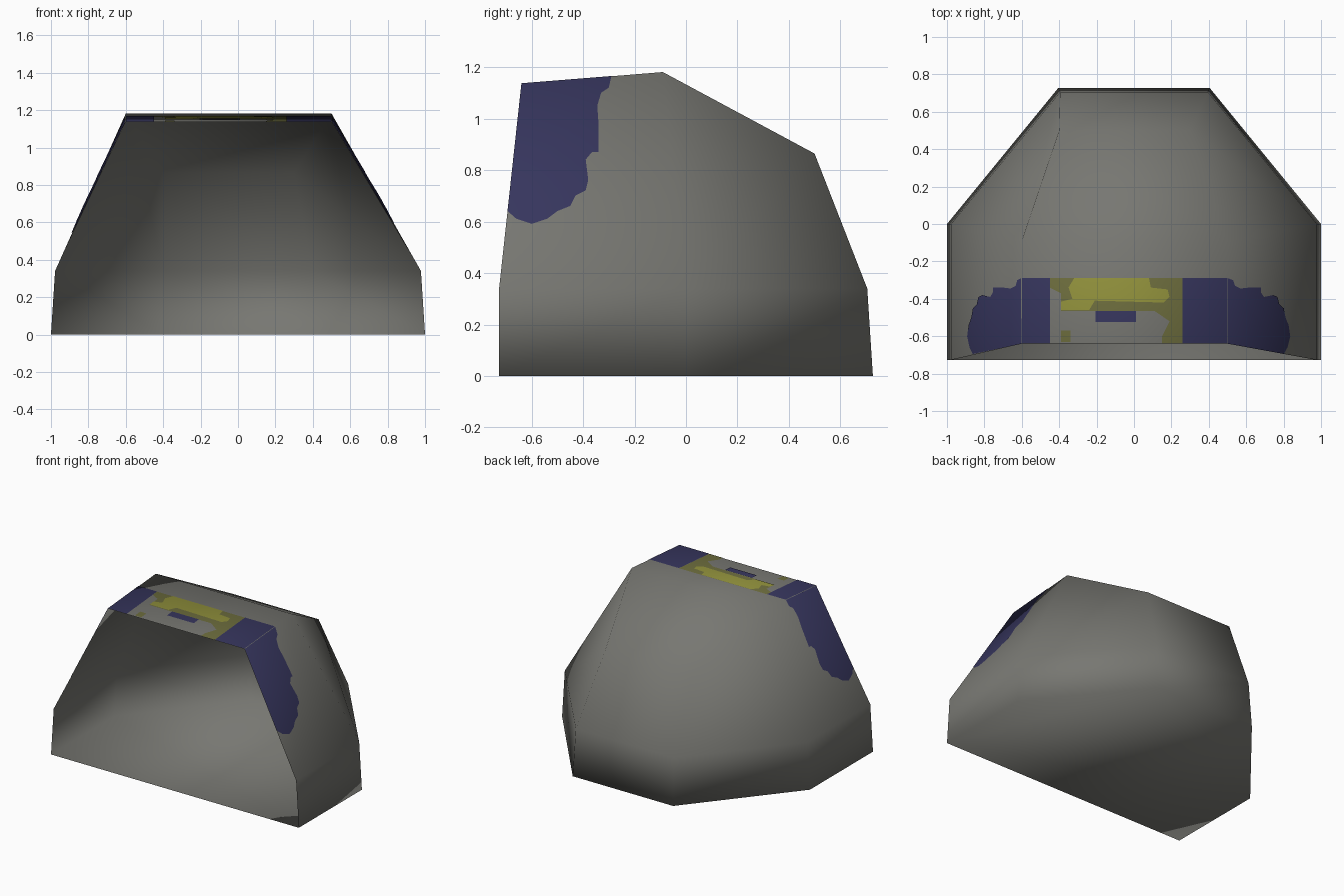
import bpy
from mathutils import Vector

if "Cube" in bpy.data.objects:
    bpy.data.objects.remove(bpy.data.objects["Cube"])


def material(name, rgb):
    m = bpy.data.materials.new(name)
    m.diffuse_color = (*rgb, 1)
    m.use_nodes = True
    m.node_tree.nodes["Principled BSDF"].inputs["Base Color"].default_value = m.diffuse_color
    return m


GREY = material("stone_grey", (0.185, 0.185, 0.168))
NAVY = material("navy_blue", (0.038, 0.037, 0.113))
YELLOW = material("mustard_yellow", (0.285, 0.285, 0.045))
OLIVE = material("olive", (0.155, 0.155, 0.048))


def make(name, verts, faces, mat):
    me = bpy.data.meshes.new(name)
    me.from_pydata([tuple(v) for v in verts], [], faces)
    me.materials.append(mat)
    me.update()
    ob = bpy.data.objects.new(name, me)
    bpy.context.collection.objects.link(ob)
    for p in me.polygons:
        p.use_smooth = True
    return ob


# Main shell: three hexagonal rings, the top one tilted and folded
def ring(cx, stations):
    right = [(cx + x, y, z) for x, y, z in stations]
    left = [(cx - x, y, z) for x, y, z in reversed(stations)]
    return right + left


rings = [
    ring(0, [(1, -0.727, 0), (1, 0, 0), (0.405, 0.727, 0)]),
    ring(0, [(0.978, -0.727, 0.34), (0.978, 0, 0.34), (0.395, 0.705, 0.34)]),
    ring(-0.05, [(0.55, -0.64, 1.137), (0.55, -0.09, 1.182), (0.35, 0.5, 0.865)]),
]
verts = [v for r in rings for v in r]
faces = [(5, 4, 3, 2, 1, 0), (12, 13, 16, 17), (13, 14, 15), (13, 15, 16)]
for level in (0, 6):
    for i in range(5):  # the front side stays open, showing the inside
        a, b, c, d = level + i, level + i + 1, level + i + 7, level + i + 6
        if level == 6 and i == 4:
            faces += [(a, b, d), (b, c, d)]
        elif level == 6 and i == 0:
            faces += [(a, b, c), (a, c, d)]
        else:
            faces.append((a, b, c, d))
shell = make("shell", verts, faces, GREY)


# Painted plates borrow the smooth shading of the shell
def plate(name, pts, mat):
    ob = make(name, pts, [tuple(range(len(pts)))], mat)
    mod = ob.modifiers.new("shading", 'DATA_TRANSFER')
    mod.object = shell
    mod.use_loop_data = True
    mod.data_types_loops = {'CUSTOM_NORMAL'}
    mod.loop_mapping = 'POLYINTERP_NEAREST'
    return ob


# Ragged blue side patches, given as (y, z) and laid on the sloping sides
outline = [(-0.64, 1.137), (-0.695, 0.64), (-0.66, 0.61), (-0.60, 0.59),
           (-0.54, 0.61), (-0.50, 0.64), (-0.45, 0.66), (-0.43, 0.70),
           (-0.39, 0.72), (-0.38, 0.76), (-0.39, 0.84), (-0.365, 0.87),
           (-0.34, 0.87), (-0.34, 0.98), (-0.345, 1.05), (-0.33, 1.10),
           (-0.30, 1.12), (-0.29, 1.165)]
for side, corners, stretch in (("right", (6, 13, 12), 1), ("left", (11, 16, 17), 1.1)):
    p, q, r = (Vector(verts[k]) for k in corners)
    n = (q - p).cross(r - p).normalized()
    if n.x * p.x < 0:
        n = -n
    pts = []
    for y, z in outline:
        z = min(z, 1.137 - (1.137 - z) * stretch) if z < 1.1 else z
        y = max(y, -0.64 - 0.109 * (1.137 - z))
        x = p.x - (n.y * (y - p.y) + n.z * (z - p.z)) / n.x
        pts.append(Vector((x, y, z)) + n * 0.003)
    if side == "left":
        pts.reverse()
    plate(side + "_side_patch", pts, NAVY)


# Top patches, given as (x, y) and laid on the gently tilted top
def top_plate(name, pts, mat, lift):
    area = sum(a[0] * b[1] - b[0] * a[1] for a, b in zip(pts, pts[1:] + pts[:1]))
    if area < 0:
        pts = pts[::-1]
    plate(name, [(x, y, 1.137 + (y + 0.64) * 0.0818 + lift) for x, y in pts], mat)


def box(x0, x1, y0, y1):
    return [(x0, y0), (x1, y0), (x1, y1), (x0, y1)]


top_plate("top_patch_right", box(0.26, 0.5, -0.64, -0.29), NAVY, 0.003)
top_plate("top_patch_left", box(-0.6, -0.45, -0.64, -0.29), NAVY, 0.003)
top_plate("olive_band", [(-0.45, -0.29), (0.26, -0.29), (0.26, -0.64), (0.15, -0.64),
                         (0.15, -0.60), (0.19, -0.52), (0.11, -0.465), (-0.39, -0.465),
                         (-0.39, -0.37), (-0.45, -0.34)], OLIVE, 0.002)
top_plate("olive_spot", box(-0.39, -0.34, -0.63, -0.57), OLIVE, 0.002)
top_plate("yellow_blotch", [(-0.32, -0.29), (0.08, -0.29), (0.09, -0.34), (0.18, -0.35),
                            (0.19, -0.39), (0.16, -0.42), (-0.21, -0.41), (-0.24, -0.46),
                            (-0.39, -0.46), (-0.39, -0.415), (-0.33, -0.40),
                            (-0.35, -0.34)], YELLOW, 0.004)
top_plate("blue_dash", box(-0.205, 0.01, -0.525, -0.465), NAVY, 0.004)
